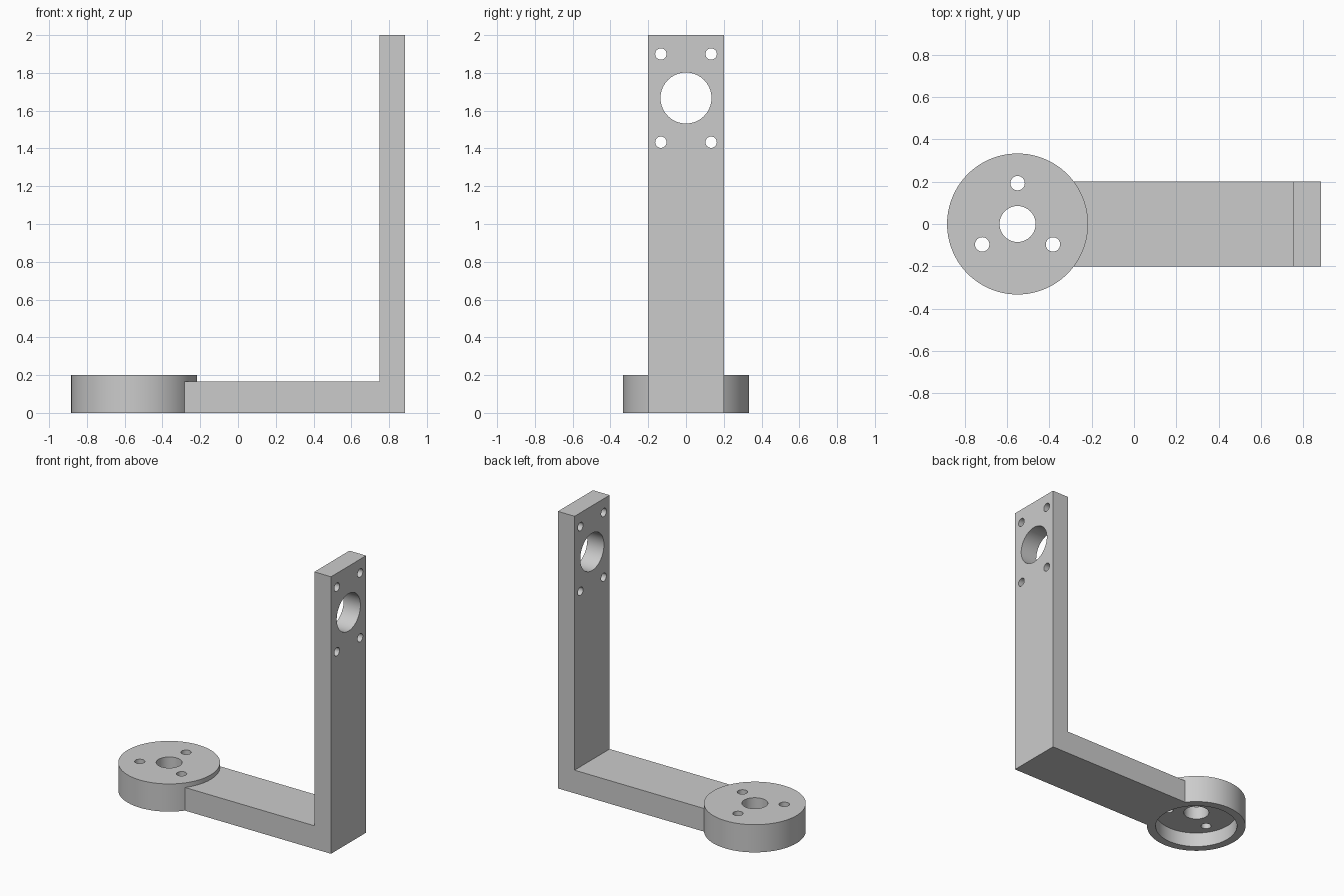
import bpy, bmesh, math
from mathutils import Matrix, Vector

cube = bpy.data.objects.get("Cube")
if cube:
    bpy.data.objects.remove(cube, do_unlink=True)

grey = bpy.data.materials.new("plain grey")
grey.use_nodes = True
colour = (0.6, 0.6, 0.6, 1)
grey.diffuse_color = colour
grey.node_tree.nodes["Principled BSDF"].inputs["Base Color"].default_value = colour

HUB_X, HUB_R, HUB_H = -0.55, 0.333, 0.2
HALF_W = 0.2


def finish(name, bm):
    """Turn a bmesh into a linked grey object."""
    bmesh.ops.recalc_face_normals(bm, faces=bm.faces)
    mesh = bpy.data.meshes.new(name)
    bm.to_mesh(mesh)
    bm.free()
    mesh.materials.append(grey)
    obj = bpy.data.objects.new(name, mesh)
    bpy.context.collection.objects.link(obj)
    return obj


def cylinder(name, centre, radius, depth, axis="Z", sides=64):
    turn = Matrix.Rotation(math.pi / 2, 4, "Y") if axis == "X" else Matrix()
    bm = bmesh.new()
    bmesh.ops.create_cone(bm, cap_ends=True, segments=sides, radius1=radius,
                          radius2=radius, depth=depth,
                          matrix=Matrix.Translation(centre) @ turn)
    return finish(name, bm)


def combine(target, tool, operation):
    """Apply a boolean and discard the tool object."""
    tool.hide_render = True
    mod = target.modifiers.new(operation.lower(), "BOOLEAN")
    mod.operation = operation
    mod.solver = "EXACT"
    mod.object = tool
    bpy.context.view_layer.objects.active = target
    bpy.ops.object.modifier_apply(modifier=mod.name)
    bpy.data.objects.remove(tool, do_unlink=True)


# L-shaped arm: side profile extruded across the width
profile = [(-0.4, 0), (0.883, 0), (0.883, 2), (0.75, 2), (0.75, 0.167), (-0.4, 0.167)]
bm = bmesh.new()
side = bm.faces.new([bm.verts.new((x, -HALF_W, z)) for x, z in profile])
extruded = bmesh.ops.extrude_face_region(bm, geom=[side])
bmesh.ops.translate(bm, vec=(0, 2 * HALF_W, 0),
                    verts=[v for v in extruded["geom"] if isinstance(v, bmesh.types.BMVert)])
bracket = finish("angle_bracket", bm)

# Round hub joined to the end of the arm
hub_centre = Vector((HUB_X, 0, HUB_H / 2))
combine(bracket, cylinder("hub", hub_centre, HUB_R, HUB_H, sides=128), "UNION")

# Recess under the hub, its bore and three bolt holes
cutters = [cylinder("hub_recess", (HUB_X, 0, 0), 0.275, 0.21, sides=128),
           cylinder("hub_bore", hub_centre, 0.085, 0.6)]
for angle in (90, 210, 330):
    a = math.radians(angle)
    offset = Vector((math.cos(a), math.sin(a), 0)) * 0.193
    cutters.append(cylinder("hub_bolt_hole", hub_centre + offset, 0.034, 0.6, sides=32))

# Large opening in the upright and four screw holes around it
cutters.append(cylinder("upright_opening", (0.82, 0, 1.667), 0.135, 0.4, "X"))
for y in (-0.133, 0.133):
    for z in (1.433, 1.9):
        cutters.append(cylinder("upright_screw_hole", (0.82, y, z), 0.03, 0.4, "X", 32))

for cutter in cutters:
    combine(bracket, cutter, "DIFFERENCE")

# Smooth round walls, sharp edges
bpy.ops.object.select_all(action="DESELECT")
bracket.select_set(True)
bpy.context.view_layer.objects.active = bracket
bpy.ops.object.shade_smooth_by_angle(angle=math.radians(30))
